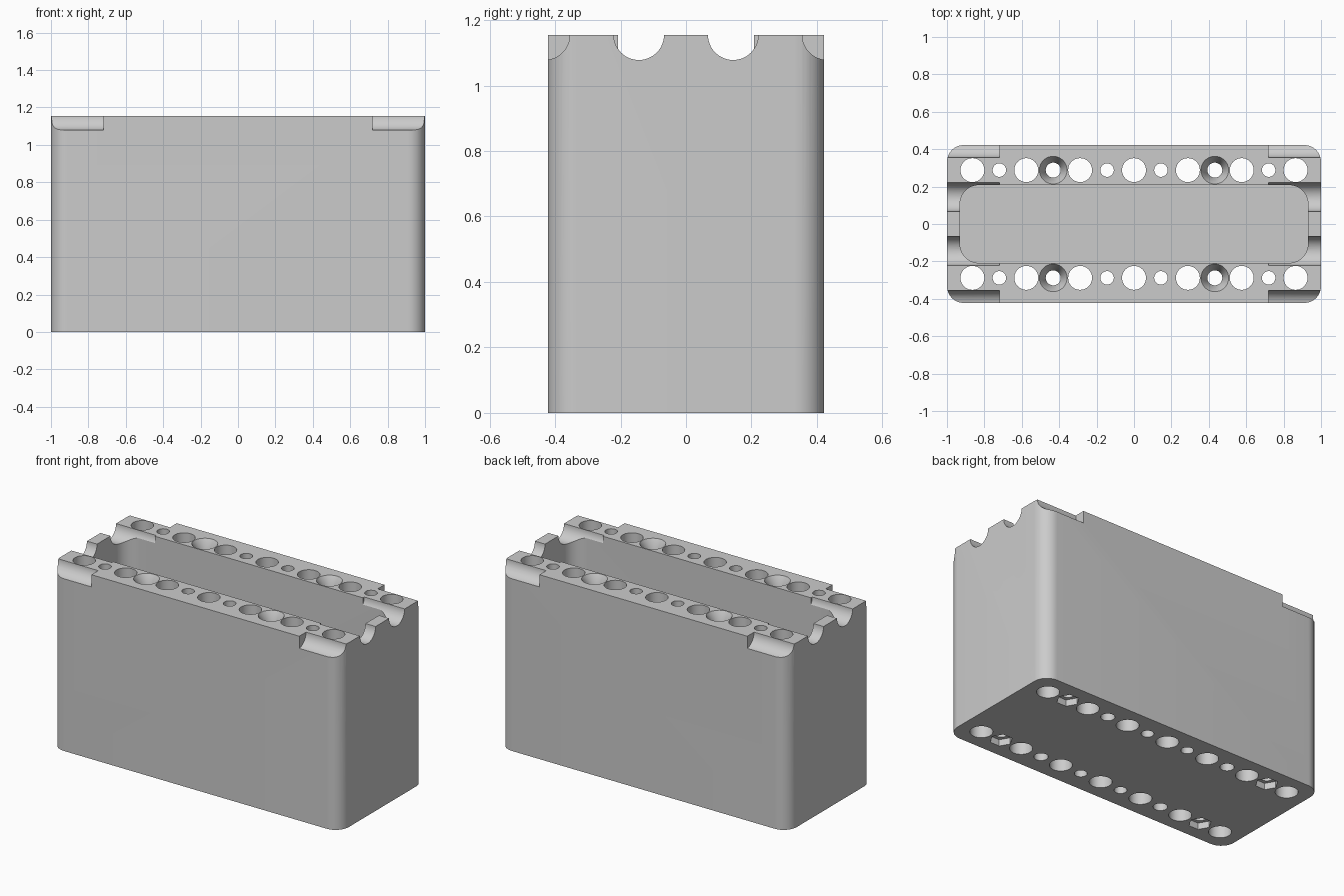
import bpy, bmesh, math
from mathutils import Matrix

cube = bpy.data.objects.get("Cube")
if cube:
    bpy.data.objects.remove(cube, do_unlink=True)

HEIGHT, PITCH = 1.155, 0.144   # overall height, hole spacing
ROW_Y = 2 * PITCH              # hole rows sit on the long walls

grey = bpy.data.materials.new("plain grey")
grey.use_nodes = True
colour = (0.6, 0.6, 0.6, 1)
grey.diffuse_color = colour
grey.node_tree.nodes["Principled BSDF"].inputs["Base Color"].default_value = colour


def rounded_block(bm, hx, hy, radius, z0, z1, steps=12):
    """Upright prism with rounded vertical corners."""
    ring = []
    for i, (sx, sy) in enumerate(((1, 1), (-1, 1), (-1, -1), (1, -1))):
        for k in range(steps + 1):
            a = math.pi / 2 * (i + k / steps)
            ring.append((sx * (hx - radius) + radius * math.cos(a),
                         sy * (hy - radius) + radius * math.sin(a)))
    prism(bm, [ring, ring], [z0, z1])


def prism(bm, rings, heights):
    """Closed solid through stacked rings of equal point count."""
    loops = [[bm.verts.new((x, y, z)) for x, y in r] for r, z in zip(rings, heights)]
    n = len(loops[0])
    for low, high in zip(loops, loops[1:]):
        for i in range(n):
            j = (i + 1) % n
            bm.faces.new((low[i], low[j], high[j], high[i]))
    bm.faces.new(loops[0][::-1])
    bm.faces.new(loops[-1])


def lathe(bm, x, y, profile, sides=40):
    """Upright turned solid from (radius, z) pairs."""
    angles = [2 * math.pi * i / sides for i in range(sides)]
    prism(bm, [[(x + r * math.cos(a), y + r * math.sin(a)) for a in angles]
               for r, z in profile], [z for r, z in profile])


def make(name, bm):
    mesh = bpy.data.meshes.new(name)
    bmesh.ops.recalc_face_normals(bm, faces=bm.faces)
    bm.to_mesh(mesh)
    bm.free()
    mesh.materials.append(grey)
    obj = bpy.data.objects.new(name, mesh)
    bpy.context.collection.objects.link(obj)
    return obj


# Outer body
bm = bmesh.new()
rounded_block(bm, 1, 0.422, 0.09, 0, HEIGHT)
body = make("housing", bm)

# Open cavity between the long walls
bm = bmesh.new()
rounded_block(bm, 0.93, 0.208, 0.1, 0.07, HEIGHT + 0.1)
cutters = [make("cavity_cutter", bm)]

# Through holes: alternating wide and narrow, some countersunk on top
bm = bmesh.new()
for y in (-ROW_Y, ROW_Y):
    for i in range(-6, 7):
        if i % 2 == 0:
            profile = [(0.064, -0.1), (0.064, HEIGHT + 0.1)]
        elif abs(i) == 3:
            profile = [(0.04, -0.1), (0.04, HEIGHT - 0.06),
                       (0.074, HEIGHT), (0.074, HEIGHT + 0.1)]
        else:
            profile = [(0.036, -0.1), (0.036, HEIGHT + 0.1)]
        lathe(bm, i * PITCH, y, profile)
cutters.append(make("hole_cutter", bm))

# Hexagonal nut pockets underneath
bm = bmesh.new()
for x in (-5 * PITCH, 5 * PITCH):
    for y in (-ROW_Y, ROW_Y):
        lathe(bm, x, y, [(0.065, -0.1), (0.065, 0.04)], 6)
cutters.append(make("nut_pocket_cutter", bm))

# Round channels across the top of both ends
bm = bmesh.new()
for side in (-1, 1):
    for row in (-3, -1, 1, 3):
        place = Matrix.Translation((side * 0.92, row * PITCH, HEIGHT))
        bmesh.ops.create_cone(bm, cap_ends=True, segments=48, radius1=0.077,
                              radius2=0.077, depth=0.4,
                              matrix=place @ Matrix.Rotation(math.pi / 2, 4, "Y"))
cutters.append(make("channel_cutter", bm))

# Cut everything away and discard the cutters
bpy.ops.object.select_all(action="DESELECT")
bpy.context.view_layer.objects.active = body
body.select_set(True)
for cutter in cutters:
    cutter.hide_render = True
    mod = body.modifiers.new(cutter.name, "BOOLEAN")
    mod.operation = "DIFFERENCE"
    mod.solver = "EXACT"
    mod.object = cutter
    bpy.ops.object.modifier_apply(modifier=mod.name)
    bpy.data.objects.remove(cutter, do_unlink=True)
bpy.ops.object.shade_smooth_by_angle(angle=math.radians(30))
